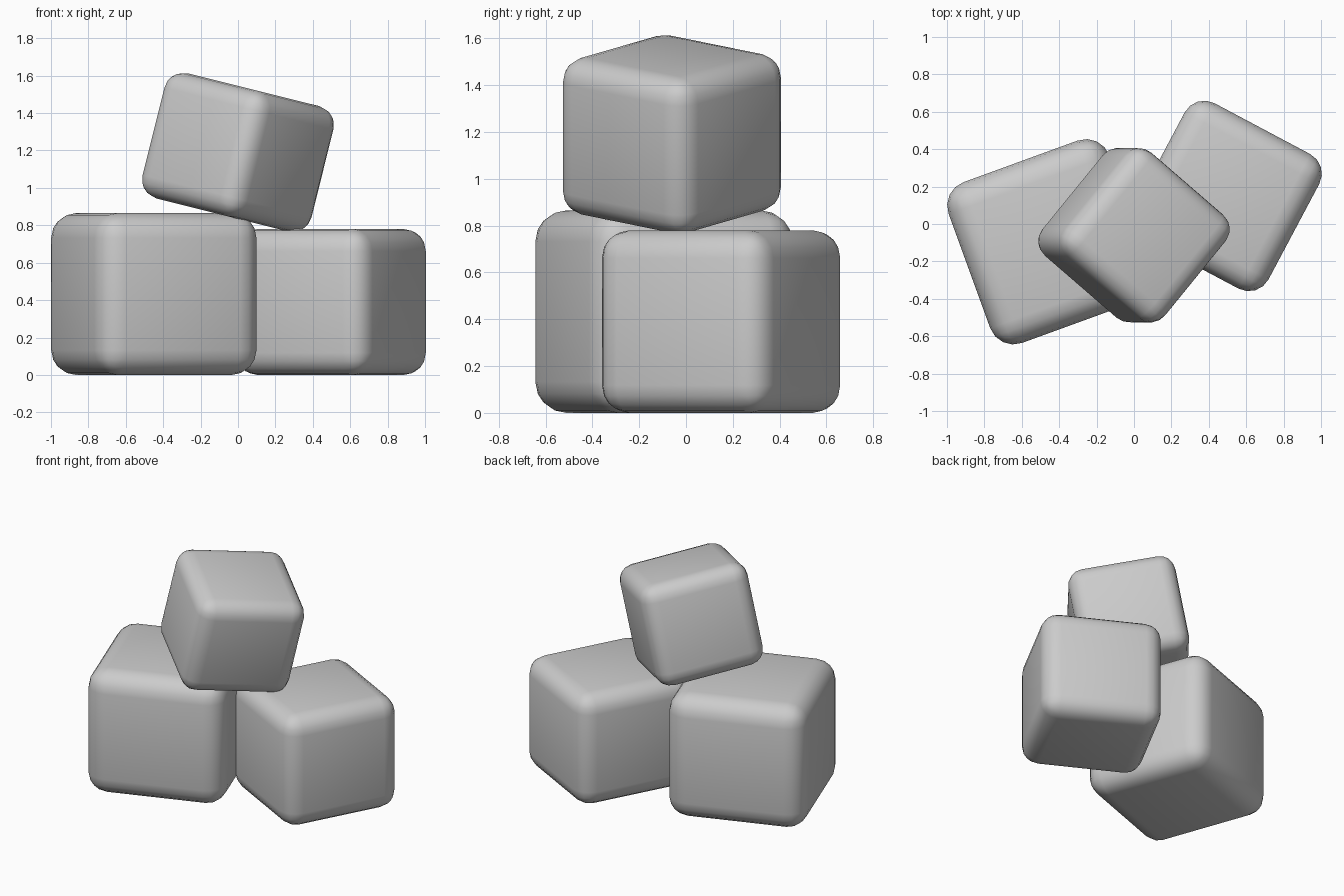
import bpy
from math import radians
from mathutils import Matrix

if "Cube" in bpy.data.objects:
    bpy.data.objects.remove(bpy.data.objects["Cube"])


def rounded_cube(name, width, height, centre, turn, tilt=0.0):
    """Soft-edged cube, turned about z and then tipped about the y axis."""
    bpy.ops.mesh.primitive_cube_add(size=1)
    ob = bpy.context.object
    ob.name = name
    ob.data.transform(Matrix.Diagonal((width, width, height, 1)))
    ob.matrix_world = (Matrix.Translation(centre)
                       @ Matrix.Rotation(radians(tilt), 4, 'Y')
                       @ Matrix.Rotation(radians(turn), 4, 'Z'))
    bevel = ob.modifiers.new("soft_edges", 'BEVEL')
    bevel.width = 0.145 * width
    bevel.segments = 4
    bevel.limit_method = 'NONE'
    ob.data.shade_smooth()
    return ob


# Two cubes on the floor
rounded_cube("left_cube", 0.915, 0.865, (-0.45, -0.095, 0.4325), 20)
rounded_cube("right_cube", 0.815, 0.78, (0.495, 0.15, 0.39), -28)

# Smaller cube tipped across them
rounded_cube("top_cube", 0.722, 0.69, (0.0, -0.06, 1.19), 50, 14)
